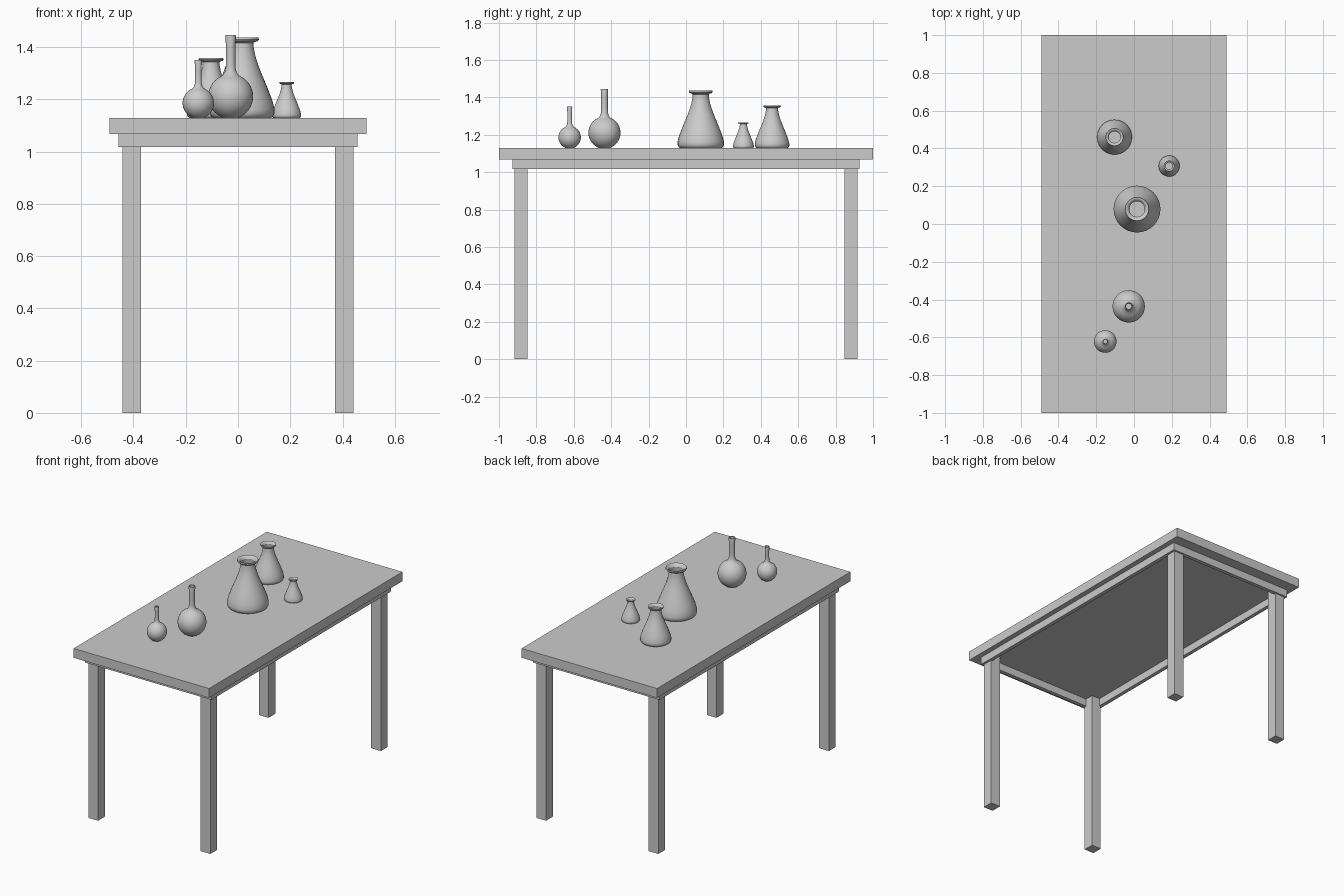
import bpy, bmesh, math

if "Cube" in bpy.data.objects:
    bpy.data.objects.remove(bpy.data.objects["Cube"])

TOP = 1.128      # height of the table surface


def box(name, x0, x1, y0, y1, z0, z1):
    bm = bmesh.new()
    bmesh.ops.create_cube(bm, size=1)
    for v in bm.verts:
        v.co = (x0 + (v.co.x + .5) * (x1 - x0),
                y0 + (v.co.y + .5) * (y1 - y0),
                z0 + (v.co.z + .5) * (z1 - z0))
    me = bpy.data.meshes.new(name)
    bm.to_mesh(me)
    bm.free()
    ob = bpy.data.objects.new(name, me)
    bpy.context.collection.objects.link(ob)
    return ob


def lathe(name, profile, x, y, scale, sides=32):
    """Spin (radius, height) points round z; a zero first radius closes the base."""
    bm = bmesh.new()
    vs = [bm.verts.new((r, 0, z)) for r, z in profile]
    edges = [bm.edges.new(p) for p in zip(vs, vs[1:])]
    bmesh.ops.spin(bm, geom=vs + edges, cent=(0, 0, 0), axis=(0, 0, 1),
                   angle=math.tau, steps=sides)
    bmesh.ops.remove_doubles(bm, verts=bm.verts, dist=1e-4)
    bmesh.ops.recalc_face_normals(bm, faces=bm.faces)
    # open vessels: make sure the base faces down
    base = min(bm.faces, key=lambda f: f.calc_center_median().z)
    base.normal_update()
    if base.normal.z > 0:
        bmesh.ops.reverse_faces(bm, faces=bm.faces)
    me = bpy.data.meshes.new(name)
    bm.to_mesh(me)
    bm.free()
    ob = bpy.data.objects.new(name, me)
    bpy.context.collection.objects.link(ob)
    ob.location = (x, y, TOP)
    ob.scale = (scale,) * 3
    bpy.ops.object.select_all(action='DESELECT')
    ob.select_set(True)
    bpy.context.view_layer.objects.active = ob
    bpy.ops.object.shade_smooth_by_angle(angle=math.radians(40))
    return ob


# Table top
box("table_top", -.491, .491, -1, 1, 1.067, TOP)

# Apron rails and legs, mirrored to each side
AX, AY, T = .457, .928, .025
for s, side in ((-1, "left"), (1, "right")):
    box(f"apron_{side}", *sorted((s * AX, s * (AX - T))), -AY, AY, 1.017, 1.067)
    for t, end in ((-1, "front"), (1, "back")):
        box(f"{end}_{side}_leg", *sorted((s * .372, s * .442)),
            *sorted((t * .847, t * .917)), 0, 1.067)
for t, end in ((-1, "front"), (1, "back")):
    box(f"apron_{end}", -AX + T, AX - T, *sorted((t * AY, t * (AY - T))), 1.017, 1.067)

# Conical flasks: rounded foot, concave cone, flared lip
cone = [(0, 0), (.108, 0), (.118, .006), (.124, .018), (.124, .034), (.116, .066),
        (.103, .1), (.087, .14), (.071, .178), (.059, .21), (.05, .24), (.044, .27),
        (.043, .288), (.048, .292), (.060, .295), (.064, .301), (.062, .308),
        (.056, .308), (.046, .300), (.041, .290)]
lathe("large_conical_flask", cone, .016, .079, 1)
lathe("medium_conical_flask", cone, -.103, .46, .745)
lathe("small_conical_flask", cone, .186, .307, .448)

# Round flasks: flattened sphere body blending into a slim neck
R, CZ = .086, .083
body = [(R * math.sin(a), CZ - R * math.cos(a))
        for a in (math.radians(25 + i * 10) for i in range(13))]
bulb = ([(0, 0), (.028, 0)] + body +
        [(.031, .164), (.023, .175), (.019, .19), (.018, .22), (.018, .27),
         (.020, .312), (.019, .318), (.015, .316), (.014, .27)])
lathe("large_round_flask", bulb, -.028, -.436, 1)
lathe("small_round_flask", bulb, -.152, -.622, .698)
